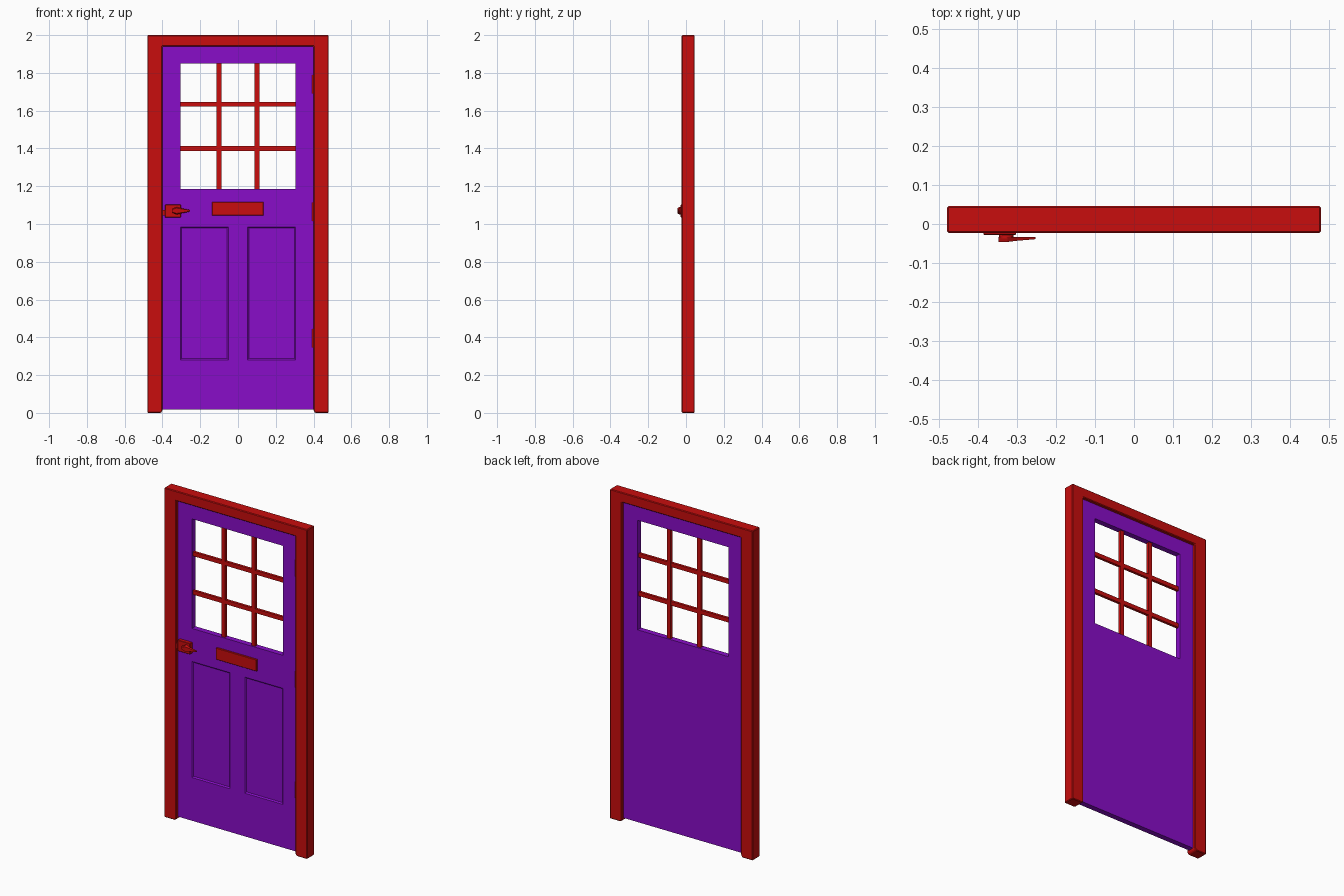
import bpy, bmesh, math
from mathutils import Vector

if "Cube" in bpy.data.objects:
    bpy.data.objects.remove(bpy.data.objects["Cube"])


def material(name, rgb):
    m = bpy.data.materials.new(name)
    m.diffuse_color = (*rgb, 1)
    m.use_nodes = True
    m.node_tree.nodes["Principled BSDF"].inputs["Base Color"].default_value = m.diffuse_color
    return m


RED = material("red_paint", (0.58, 0.004, 0.004))
PURPLE = material("purple_paint", (0.25, 0.004, 0.58))


def finish(name, bm, mat, bevel=0, segments=1):
    bmesh.ops.recalc_face_normals(bm, faces=bm.faces[:])
    me = bpy.data.meshes.new(name)
    bm.to_mesh(me)
    bm.free()
    me.materials.append(mat)
    ob = bpy.data.objects.new(name, me)
    bpy.context.collection.objects.link(ob)
    if bevel:
        b = ob.modifiers.new("bevel", 'BEVEL')
        b.width, b.segments, b.limit_method = bevel, segments, 'ANGLE'
    return ob


def prism(name, pts, y0, y1, mat, bevel=0):
    """Extrude an x-z outline from y0 to y1."""
    bm = bmesh.new()
    f = bm.faces.new([bm.verts.new((x, y0, z)) for x, z in pts])
    back = bm.faces.new([bm.verts.new((x, y1, z)) for x, z in pts])
    n = len(pts)
    for i in range(n):
        j = (i + 1) % n
        bm.faces.new((f.verts[i], f.verts[j], back.verts[j], back.verts[i]))
    return finish(name, bm, mat, bevel)


def box(name, x0, x1, y0, y1, z0, z1, mat, bevel=0):
    return prism(name, [(x0, z0), (x1, z0), (x1, z1), (x0, z1)], y0, y1, mat, bevel)


def cylinder(name, loc, r, depth, axis, mat, sides=16):
    bm = bmesh.new()
    bmesh.ops.create_cone(bm, cap_ends=True, segments=sides, radius1=r, radius2=r, depth=depth)
    rot = Vector((0, 0, 1)).rotation_difference(Vector(axis)).to_matrix()
    bmesh.ops.rotate(bm, verts=bm.verts[:], matrix=rot)
    bmesh.ops.translate(bm, verts=bm.verts[:], vec=loc)
    ob = finish(name, bm, mat)
    for p in ob.data.polygons:
        p.use_smooth = len(p.vertices) == 4
    return ob


# Door frame: one arch-shaped outline with chamfered inner feet
half = [(0.48, 2.0), (0.48, 0.0), (0.408, 0.0), (0.4, 0.012), (0.4, 1.94)]
prism("door_frame", half + [(-x, z) for x, z in reversed(half)], -0.023, 0.046, RED, 0.004)

# Door leaf: grid of cells, open at the window, two sunken panels on the front
FRONT, BACK = -0.006, 0.028
xs = [-0.4, -0.305, -0.05, 0.05, 0.305, 0.4]
zs = [0.018, 0.28, 0.985, 1.185, 1.85, 1.94]
bm = bmesh.new()
vert = {(i, j, s): bm.verts.new((x, y, z)) for i, x in enumerate(xs)
        for j, z in enumerate(zs) for s, y in enumerate((FRONT, BACK))}
panels = []
for i in range(5):
    for j in range(5):
        if j == 3 and 1 <= i <= 3:
            continue
        for s in (0, 1):
            ring = [(i, j), (i + 1, j), (i + 1, j + 1), (i, j + 1)]
            f = bm.faces.new([vert[(a, b, s)] for a, b in ring[::1 if s == 0 else -1]])
            if s == 0 and j == 1 and i in (1, 3):
                panels.append(f)
for v in [v for v in vert.values() if not v.link_faces]:
    bm.verts.remove(v)
pair = {vert[(i, j, 0)]: vert[(i, j, 1)] for i in range(6) for j in range(6)}
for e in [e for e in bm.edges if e.is_boundary and all(v in pair for v in e.verts)]:
    a, b = e.verts
    bm.faces.new((a, b, pair[b], pair[a]))
bmesh.ops.recalc_face_normals(bm, faces=bm.faces[:])
bmesh.ops.inset_individual(bm, faces=panels, thickness=0.01, depth=-0.007)
finish("door_leaf", bm, PURPLE)

# Window glazing bars
for x in (-0.101, 0.101):
    box("glazing_bar_vertical", x - 0.0125, x + 0.0125, 0.002, 0.02, 1.183, 1.852, RED)
for z in (1.4, 1.634):
    box("glazing_bar_horizontal", -0.307, 0.307, 0.003, 0.019, z - 0.0125, z + 0.0125, RED)

# Letter plate
box("letter_plate", -0.138, 0.135, -0.016, FRONT + 0.004, 1.045, 1.116, RED, 0.002)

# Hinges
for z in (0.395, 1.065, 1.74):
    cylinder("hinge", (0.397, FRONT - 0.002, z), 0.006, 0.1, (0, 0, 1), RED, 12)

# Latch handle: back plate, edge latch, hub and tapered lever
box("handle_plate", -0.387, -0.303, -0.028, FRONT + 0.002, 1.035, 1.102, RED, 0.002)
box("latch", -0.401, -0.385, -0.02, FRONT + 0.002, 1.045, 1.075, RED)
cylinder("handle_hub", (-0.328, -0.031, 1.07), 0.019, 0.012, (0, 1, 0), RED)
bm = bmesh.new()
rings = []
for x, y0, y1, h in ((-0.348, -0.046, -0.034, 0.010), (-0.325, -0.046, -0.034, 0.020),
                     (-0.300, -0.043, -0.034, 0.014), (-0.253, -0.039, -0.033, 0.004)):
    rings.append([bm.verts.new((x, y, 1.07 + k)) for y, k in
                  ((y0, -h * 0.7), (y1, -h), (y1, h), (y0, h * 0.7))])
for a, b in zip(rings, rings[1:]):
    for k in range(4):
        bm.faces.new((a[k], a[(k + 1) % 4], b[(k + 1) % 4], b[k]))
bm.faces.new(rings[0])
bm.faces.new(rings[-1])
finish("handle_lever", bm, RED)
